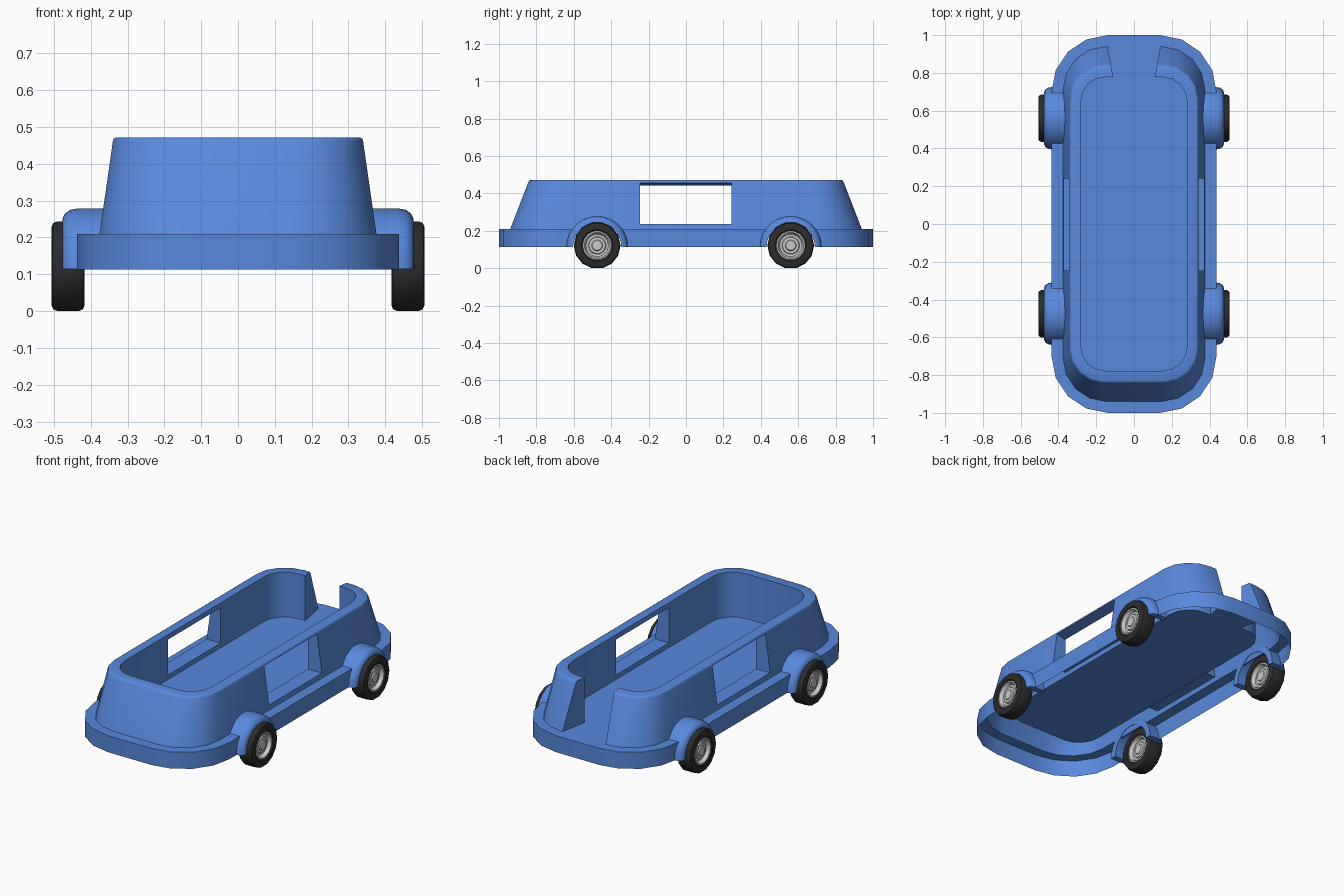
import bpy, bmesh
from math import sin, cos, pi, radians, hypot

if "Cube" in bpy.data.objects:
    bpy.data.objects.remove(bpy.data.objects["Cube"])


def material(name, color):
    m = bpy.data.materials.new(name)
    m.diffuse_color = (*color, 1)
    m.use_nodes = True
    m.node_tree.nodes["Principled BSDF"].inputs["Base Color"].default_value = m.diffuse_color
    return m


BLUE = material("blue_paint", (0.10, 0.25, 0.72))
BLACK = material("tyre_rubber", (0.025, 0.025, 0.025))


def make(name, bm, mat=None):
    bmesh.ops.recalc_face_normals(bm, faces=bm.faces)
    me = bpy.data.meshes.new(name)
    bm.to_mesh(me)
    bm.free()
    ob = bpy.data.objects.new(name, me)
    bpy.context.collection.objects.link(ob)
    if mat:
        me.materials.append(mat)
    return ob


def smooth(ob, angle=32):
    bpy.ops.object.select_all(action='DESELECT')
    ob.select_set(True)
    bpy.context.view_layer.objects.active = ob
    bpy.ops.object.shade_smooth_by_angle(angle=radians(angle))


def rounded_loop(hx, hy, r, z, seg=4):
    pts = []
    for q, (sx, sy) in enumerate([(1, 1), (-1, 1), (-1, -1), (1, -1)]):
        for i in range(seg + 1):
            a = (q + i / seg) * pi / 2
            pts.append((sx * (hx - r) + r * cos(a), sy * (hy - r) + r * sin(a), z))
    return pts


def loft(bm, loops):
    """Closed solid through a stack of equal point loops."""
    rings = [[bm.verts.new(p) for p in l] for l in loops]
    n = len(rings[0])
    for a, b in zip(rings, rings[1:]):
        for i in range(n):
            bm.faces.new((a[i], a[(i + 1) % n], b[(i + 1) % n], b[i]))
    bm.faces.new(rings[0])
    bm.faces.new(rings[-1])


def revolve(profile, side, cy, cz, seg, half=False, closed=False):
    """Revolve (x, radius) points about the axle line; half gives an arch."""
    bm = bmesh.new()
    steps = seg + 1 if half else seg
    sweep = pi if half else 2 * pi
    rings = []
    for k in range(steps):
        a = sweep * k / seg
        rings.append([bm.verts.new((side * x, cy + r * cos(a), cz + r * sin(a)))
                      for x, r in profile])
    m = len(profile)
    for k in range(seg):
        a, b = rings[k], rings[(k + 1) % steps]
        for j in range(m if closed else m - 1):
            j2 = (j + 1) % m
            bm.faces.new((a[j], a[j2], b[j2], b[j]))
    if half:
        bm.faces.new(rings[0])
        bm.faces.new(rings[-1])
    bmesh.ops.remove_doubles(bm, verts=bm.verts, dist=1e-5)
    return bm


AXLES = {"front": -0.475, "rear": 0.560}
SIDES = {"left": -1, "right": 1}

# body: skirt, ledge, sloped wall, rounded rim, inner wall and floor in one loft
bm = bmesh.new()
loft(bm, [
    rounded_loop(0.437, 1.0, 0.30, 0.113),
    rounded_loop(0.437, 1.0, 0.30, 0.210),
    rounded_loop(0.376, 0.94, 0.23, 0.210),
    rounded_loop(0.340, 0.843, 0.18, 0.460),
    rounded_loop(0.338, 0.838, 0.178, 0.468),
    rounded_loop(0.331, 0.830, 0.172, 0.472),
    rounded_loop(0.282, 0.777, 0.13, 0.472),
    rounded_loop(0.282, 0.777, 0.13, 0.210),
])
body = make("car_body", bm, BLUE)

# cutters: side windows with sloping heads, wheel wells and the rear opening
bm = bmesh.new()
for s in SIDES.values():
    loft(bm, [[(s * 0.2, y, 0.237), (s * 0.5, y, 0.237), (s * 0.5, y, 0.494),
               (s * 0.2, y, 0.424)] for y in (-0.245, 0.242)])
    for cy in AXLES.values():
        loft(bm, [[(s * x, cy + 0.13 * cos(i * pi / 12), 0.114 + 0.13 * sin(i * pi / 12))
                   for i in range(24)] for x in (0.385, 0.6)])
loft(bm, [[(-0.11, 0.7, z), (0.11, 0.7, z), (0.11, 0.777, z), (0.145, 0.97, z),
           (-0.145, 0.97, z), (-0.11, 0.777, z)] for z in (0.210, 0.6)])
cutter = make("opening_cutter", bm)
cutter.hide_render = True
mod = body.modifiers.new("openings", 'BOOLEAN')
mod.operation = 'DIFFERENCE'
mod.solver = 'EXACT'
mod.object = cutter
bpy.context.view_layer.objects.active = body
bpy.ops.object.modifier_apply(modifier=mod.name)
bpy.data.objects.remove(cutter)


def is_inner_face(f):
    """Underside cap, or lining left in a wheel well."""
    if all(v.co.z < 0.1135 for v in f.verts):
        return True
    if all(abs(v.co.z - 0.21) < 1e-4 for v in f.verts):
        return False
    c = f.calc_center_median()
    near = min(hypot(c.y - cy, c.z - 0.114) for cy in AXLES.values()) < 0.131
    return near and 0.384 < abs(c.x) < 0.43 and c.z < 0.212


# open the underside so the shell is hollow
bm = bmesh.new()
bm.from_mesh(body.data)
bmesh.ops.delete(bm, geom=[f for f in bm.faces if is_inner_face(f)], context='FACES')
bm.to_mesh(body.data)
bm.free()
smooth(body, 50)

FENDER = [(0.374, 0.165), (0.435, 0.165), (0.456, 0.161), (0.470, 0.151),
          (0.476, 0.138), (0.476, 0.129), (0.374, 0.129)]
TYRE = [(0.422, 0.078), (0.417, 0.085), (0.417, 0.110), (0.421, 0.120), (0.433, 0.125),
        (0.490, 0.125), (0.502, 0.120), (0.506, 0.110), (0.506, 0.085), (0.501, 0.078)]
HUB_HALF = [(0.038, 0.080), (0.040, 0.070), (0.030, 0.065), (0.020, 0.060),
            (0.020, 0.048), (0.028, 0.044), (0.028, 0.030), (0.034, 0.026), (0.034, 0)]
HUB = [(0.4615 + x, r) for x, r in reversed(HUB_HALF)] + [(0.4615 - x, r) for x, r in HUB_HALF]

# fenders and wheels; the fender's inner edge leans in to meet the sloped wall
for end, cy in AXLES.items():
    for side, s in SIDES.items():
        tag = f"{end}_{side}"
        arch = revolve(FENDER, s, cy, 0.114, 14, True, True)
        for v in arch.verts:
            if abs(v.co.x) < 0.38 and v.co.z > 0.21:
                v.co.x = s * (0.374 - (v.co.z - 0.21) * 0.16)
        smooth(make(f"{tag}_fender", arch, BLUE))
        smooth(make(f"{tag}_tyre", revolve(TYRE, s, cy, 0.122, 14, closed=True), BLACK))
        smooth(make(f"{tag}_hub", revolve(HUB, s, cy, 0.122, 14)))
